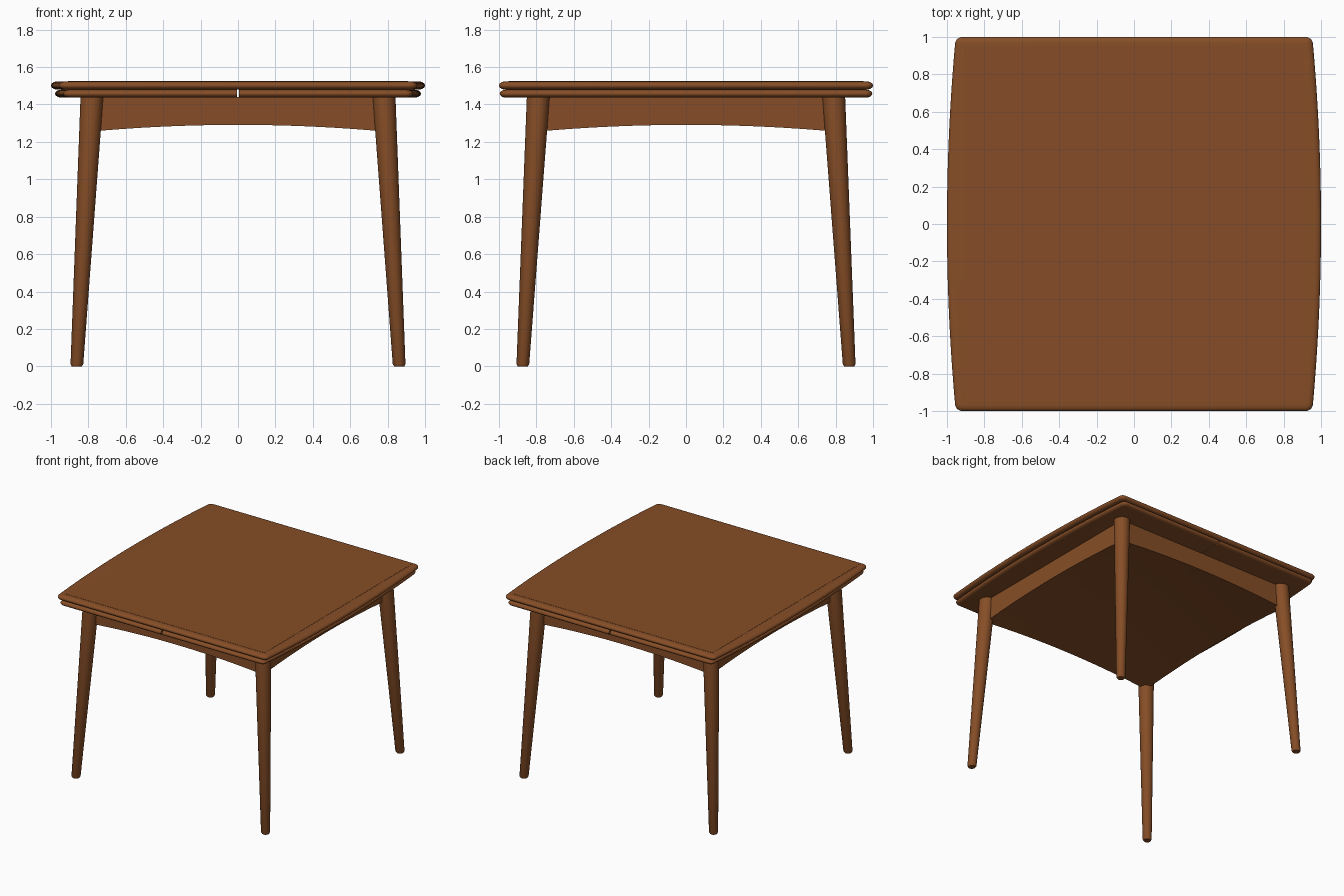
import bpy, bmesh, math

if "Cube" in bpy.data.objects:
    bpy.data.objects.remove(bpy.data.objects["Cube"])

wood = bpy.data.materials.new("warm brown wood")
wood.diffuse_color = (0.24, 0.076, 0.020, 1)
wood.use_nodes = True
wood.node_tree.nodes["Principled BSDF"].inputs["Base Color"].default_value = wood.diffuse_color


def finish(bm, name, angle=35):
    bmesh.ops.recalc_face_normals(bm, faces=bm.faces[:])
    me = bpy.data.meshes.new(name)
    bm.to_mesh(me)
    bm.free()
    ob = bpy.data.objects.new(name, me)
    bpy.context.collection.objects.link(ob)
    me.materials.append(wood)
    bpy.ops.object.select_all(action='DESELECT')
    bpy.context.view_layer.objects.active = ob
    ob.select_set(True)
    bpy.ops.object.shade_smooth_by_angle(angle=math.radians(angle))
    return ob


def loft(loops):
    """Closed solid through a stack of equal-length point loops."""
    bm = bmesh.new()
    rings = [[bm.verts.new(p) for p in lp] for lp in loops]
    n = len(rings[0])
    for a, b in zip(rings, rings[1:]):
        for i in range(n):
            j = (i + 1) % n
            bm.faces.new((a[i], a[j], b[j], b[i]))
    bm.faces.new(rings[0][::-1])
    bm.faces.new(rings[-1])
    return bm


def outline(hx, hy, d, z, r=0.04, bow=0.043):
    """Plan outline inset by d: bowed left/right sides, straight ends, rounded corners."""
    cx, cy = hx - bow - r, hy - r
    pts = []
    for i in range(25):
        y = -cy + 2 * cy * i / 24
        pts.append((hx - bow * (y / cy) ** 2 - d, y))
    for i in range(1, 7):
        a = math.pi / 2 * i / 6
        pts.append((cx + (r - d) * math.cos(a), cy + (r - d) * math.sin(a)))
    for i in range(6):
        a = math.pi / 2 * (1 + i / 6)
        pts.append((-cx + (r - d) * math.cos(a), cy + (r - d) * math.sin(a)))
    for i in range(25):
        y = cy - 2 * cy * i / 24
        pts.append((-hx + bow * (y / cy) ** 2 + d, y))
    for i in range(1, 7):
        a = math.pi * (1 + i / 12)
        pts.append((-cx + (r - d) * math.cos(a), -cy + (r - d) * math.sin(a)))
    for i in range(6):
        a = math.pi * (1.5 + i / 12)
        pts.append((cx + (r - d) * math.cos(a), -cy + (r - d) * math.sin(a)))
    return [(x, y, z) for x, y in pts]


def slab(hx, hy, z0, z1, w=0.034):
    """Slab with a bullnose edge."""
    zc, h = (z0 + z1) / 2, (z1 - z0) / 2
    loops = []
    for i in range(11):
        a = -math.pi / 2 + math.pi * i / 10
        loops.append(outline(hx, hy, w * (1 - math.cos(a)), zc + h * math.sin(a)))
    return loft(loops)


# table top with a hair-thin inner panel
finish(slab(1.0, 1.0, 1.480, 1.523), "table_top")
px, py = 0.908, 0.95
finish(loft([[(-px, -py, z), (px, -py, z), (px, py, z), (-px, py, z)]
             for z in (1.515, 1.5245)]), "top_panel")

# two pull-out leaves below, separated by a narrow gap
for side, name in ((1, "right_leaf"), (-1, "left_leaf")):
    bm = slab(0.978, 0.996, 1.437, 1.479)
    bmesh.ops.bisect_plane(bm, geom=bm.verts[:] + bm.edges[:] + bm.faces[:],
                           plane_co=(side * 0.005, 0, 0), plane_no=(side, 0, 0),
                           clear_inner=True)
    bmesh.ops.holes_fill(bm, edges=[e for e in bm.edges if e.is_boundary])
    finish(bm, name)

# apron block with gently arched lower edges on all four sides
bm = bmesh.new()
bmesh.ops.create_grid(bm, x_segments=16, y_segments=16, size=1)
ext = bmesh.ops.extrude_face_region(bm, geom=bm.faces[:], use_keep_orig=True)
top = {v for v in ext["geom"] if isinstance(v, bmesh.types.BMVert)}
for v in bm.verts:
    u, w = v.co.x, v.co.y
    z = 1.44 if v in top else 1.255 + 0.036 * ((1 - u * u) + (1 - w * w))
    v.co = (u * 0.79, w * 0.80, z)
finish(bm, "apron")

# splayed, tapered round legs
for sy, end in ((-1, "front"), (1, "back")):
    for sx, side in ((-1, "left"), (1, "right")):
        loops = []
        for z, r in ((0, 0.027), (0.012, 0.034), (1.44, 0.061)):
            t = z / 1.44
            cx, cy = sx * (0.862 - 0.081 * t), sy * (0.873 - 0.083 * t)
            loops.append([(cx + r * math.cos(k * math.pi / 16),
                           cy + r * math.sin(k * math.pi / 16), z) for k in range(32)])
        finish(loft(loops), f"{end}_{side}_leg")
